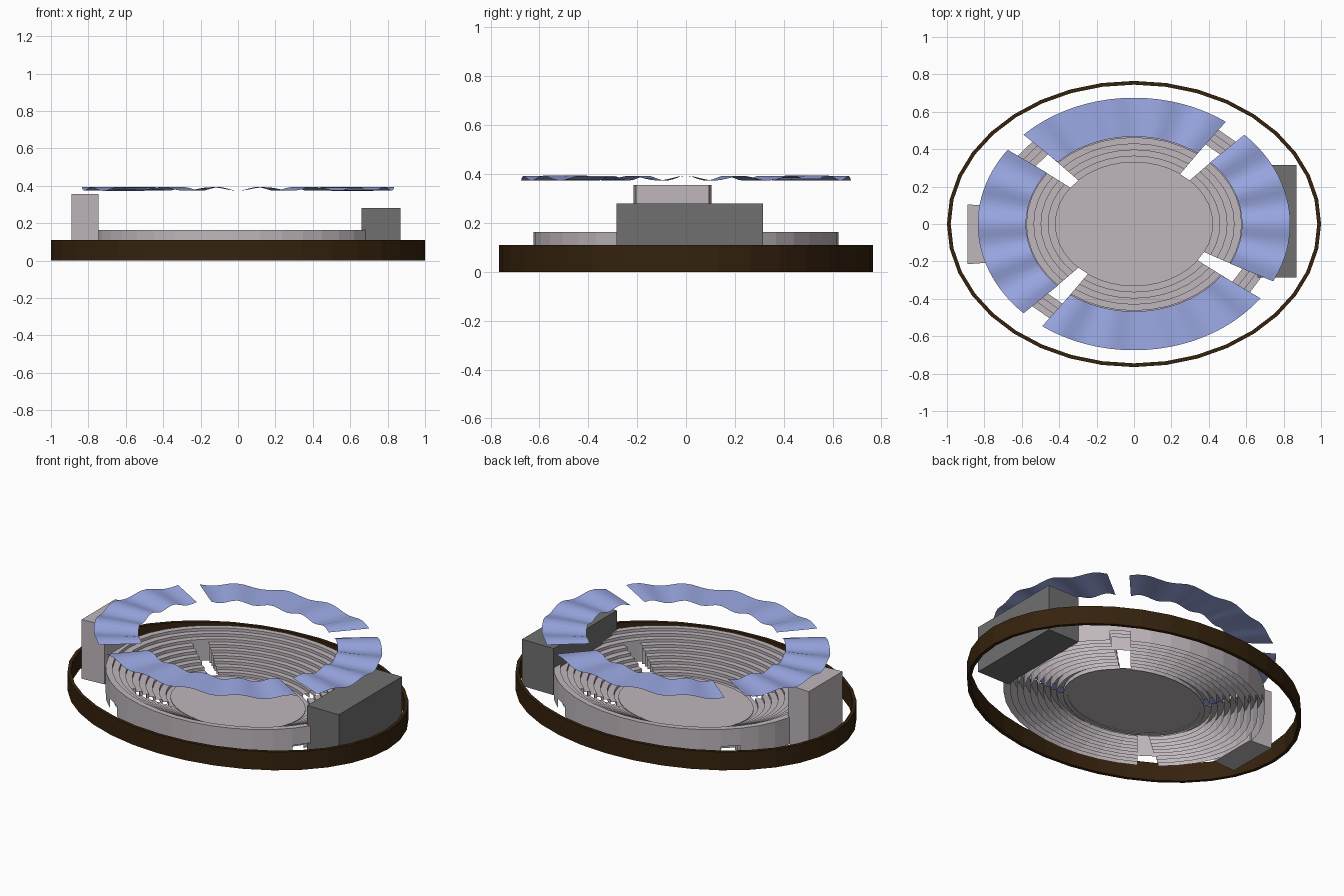
import bpy, bmesh, math

if "Cube" in bpy.data.objects:
    bpy.data.objects.remove(bpy.data.objects["Cube"], do_unlink=True)


def material(name, rgb):
    m = bpy.data.materials.new(name)
    m.use_nodes = True
    m.diffuse_color = (*rgb, 1)
    m.node_tree.nodes["Principled BSDF"].inputs["Base Color"].default_value = (*rgb, 1)
    return m


CONCRETE = material("pale mauve grey", (0.52, 0.47, 0.50))
DARK = material("dark grey", (0.16, 0.16, 0.16))
BROWN = material("dark brown", (0.036, 0.016, 0.004))
BLUE = material("canopy blue", (0.33, 0.40, 0.78))


def finish(name, bm, mat, smooth=None):
    bmesh.ops.remove_doubles(bm, verts=bm.verts, dist=0.0001)
    me = bpy.data.meshes.new(name)
    bm.to_mesh(me)
    bm.free()
    me.materials.append(mat)
    ob = bpy.data.objects.new(name, me)
    bpy.context.collection.objects.link(ob)
    if smooth:
        bpy.ops.object.select_all(action="DESELECT")
        bpy.context.view_layer.objects.active = ob
        ob.select_set(True)
        bpy.ops.object.shade_smooth_by_angle(angle=math.radians(smooth))
    return ob


def oval(rx, ry, z, deg):
    a = math.radians(deg)
    return (rx * math.cos(a), ry * math.sin(a), z)


def sweep(bm, profile, start, end, step, wave=lambda a: 0):
    """Sweep (rx, ry, z) points through an arc of an oval."""
    rows = []
    for i in range(round((end - start) / step) + 1):
        a = start + i * step
        rows.append([bm.verts.new(oval(rx, ry, z + wave(a), a)) for rx, ry, z in profile])
    for r, s in zip(rows, rows[1:]):
        for j in range(len(profile) - 1):
            bm.faces.new((r[j], s[j], s[j + 1], r[j + 1]))


def box(name, x0, x1, y0, y1, z1, mat, taper=1):
    """Block on the ground; taper narrows its +x end."""
    bm = bmesh.new()
    bmesh.ops.create_cube(bm, size=1)
    for v in bm.verts:
        width = (y1 - y0) * (taper if v.co.x > 0 else 1)
        v.co = ((x0 + x1) / 2 + v.co.x * (x1 - x0),
                (y0 + y1) / 2 + v.co.y * width, (v.co.z + 0.5) * z1)
    return finish(name, bm, mat)


# Outer boundary band
bm = bmesh.new()
sweep(bm, [(1, 0.765, 0), (1, 0.765, 0.11), (0.98, 0.745, 0.11),
           (0.98, 0.745, 0), (1, 0.765, 0)], 0, 360, 10)
finish("boundary_band", bm, BROWN)

# Seating bowl: hollow nested rows, each with its riser running to the ground
TIERS, GATE_TIER = 9, 6
FIELD_Z, TOP_Z, DOOR_Z = 0.008, 0.163, 0.06


def tier(i):
    t = i / TIERS
    return 0.42 + 0.345 * t, 0.33 + 0.295 * t


def add_row(bm, i, start, end, foot=0):
    z = FIELD_Z + (TOP_Z - FIELD_Z) * (i + 1) / TIERS
    sweep(bm, [(*tier(i), foot), (*tier(i), z), (*tier(i + 1), z)], start, end, 9)


def add_wall(bm, start, end, foot=0):
    sweep(bm, [(*tier(TIERS), TOP_Z), (*tier(TIERS), foot)], start, end, 9)


blocks = [(-27, 45), (54, 135), (144, 225), (234, 324)]
gates = [(45, 54), (135, 144), (225, 234), (324, 333)]
bm = bmesh.new()
for a, b in blocks:
    for i in range(TIERS):
        add_row(bm, i, a, b)
    add_wall(bm, a, b)
# Gateways: only the upper rows cross them, with a doorway in the outer wall
for a, b in gates:
    for i in range(GATE_TIER, TIERS):
        add_row(bm, i, a, b, 0 if i == GATE_TIER else DOOR_Z)
    add_wall(bm, a, b, DOOR_Z)
finish("seating_bowl", bm, CONCRETE)

# Playing field with a low kerb
bm = bmesh.new()
bm.faces.new([bm.verts.new(oval(0.395, 0.308, FIELD_Z + 0.004, i * 9)) for i in range(40)])
sweep(bm, [(0.395, 0.308, FIELD_Z + 0.004), (0.395, 0.308, FIELD_Z),
           (0.42, 0.33, FIELD_Z)], 0, 360, 9)
finish("playing_field", bm, CONCRETE)

# Rippled canopy in four sections
for k, (a, b) in enumerate(blocks):
    bm = bmesh.new()
    sweep(bm, [(0.835, 0.675, 0.383), (0.577, 0.467, 0.383)], a, b, 3,
          lambda d: 0.01 * math.cos(math.radians(18 * d)))
    finish(f"canopy_section_{k + 1}", bm, BLUE, 60)

# Side buildings
box("main_building", 0.66, 0.87, -0.285, 0.315, 0.28, DARK)
box("entrance_tower", -0.89, -0.745, -0.215, 0.105, 0.355, CONCRETE, 0.93)
